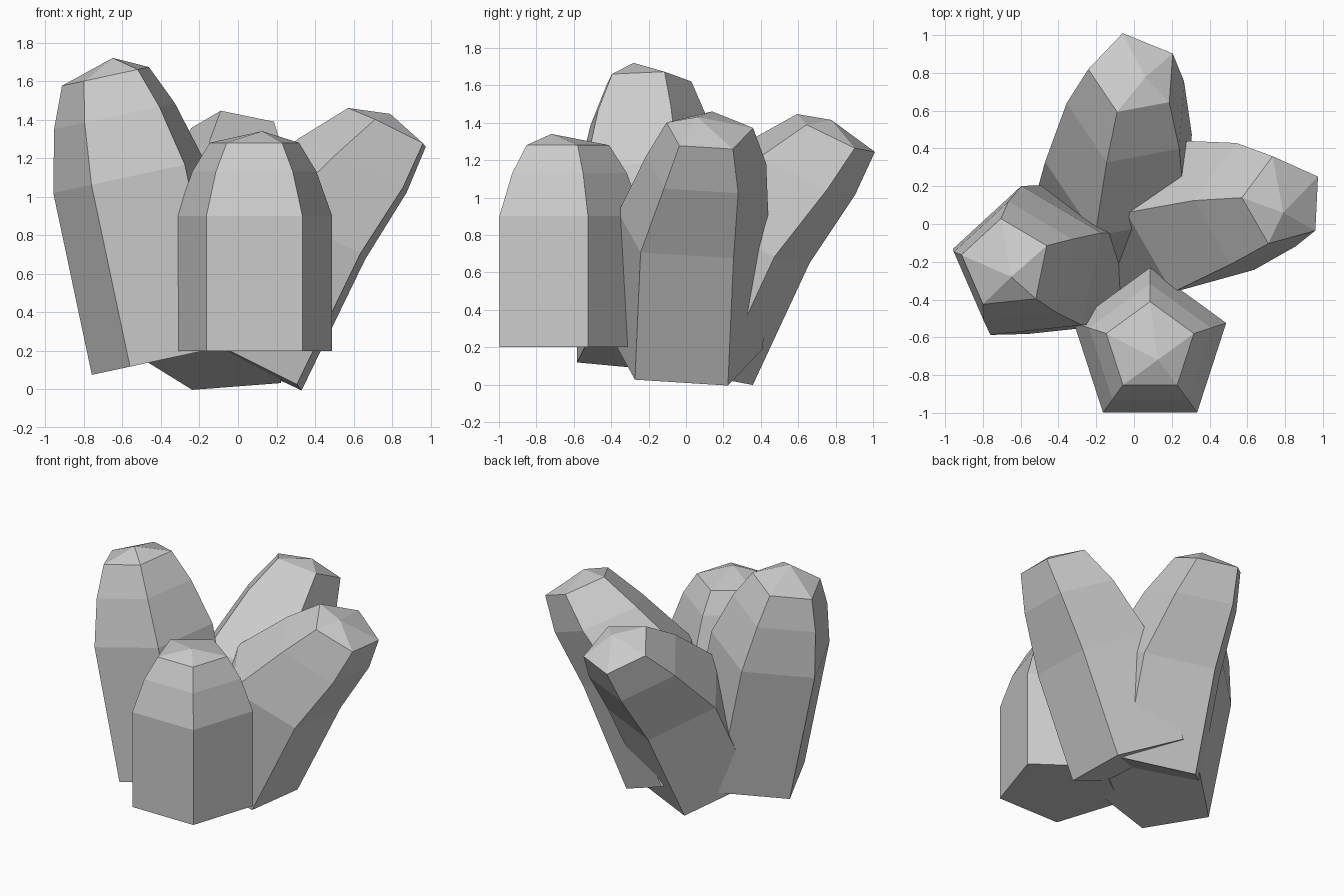
import bpy
import bmesh
from math import cos, sin, radians
from mathutils import Vector

default = bpy.data.objects.get("Cube")
if default:
    bpy.data.objects.remove(default, do_unlink=True)

# Single stone colour
stone = bpy.data.materials.new("pale_grey_stone")
stone.use_nodes = True
colour = (0.6, 0.6, 0.6, 1.0)
stone.diffuse_color = colour
stone.node_tree.nodes["Principled BSDF"].inputs["Base Color"].default_value = colour

RADII = (0.424, 0.424, 0.339, 0.244)   # base, shoulder, mid taper, crown
ANGLES = [radians(a) for a in (-126, -54, 18, 90, 162)]


def crystal(name, axis, side, centres, apex):
    """Five-sided crystal: rings square to the axis, closed by an off-centre tip."""
    z = Vector(axis).normalized()
    x = Vector(side)
    x = (x - z * x.dot(z)).normalized()
    y = z.cross(x)
    bm = bmesh.new()
    rings = []
    for c, r in zip(centres, RADII):
        rings.append([bm.verts.new(Vector(c) + x * r * cos(a) + y * r * sin(a))
                      for a in ANGLES])
    tip = bm.verts.new(apex)
    bm.faces.new(rings[0][::-1])
    for low, high in zip(rings, rings[1:]):
        for i in range(5):
            j = (i + 1) % 5
            bm.faces.new((low[i], low[j], high[j], high[i]))
    for i in range(5):
        bm.faces.new((rings[-1][i], rings[-1][(i + 1) % 5], tip))
    bmesh.ops.recalc_face_normals(bm, faces=bm.faces)
    mesh = bpy.data.meshes.new(name)
    bm.to_mesh(mesh)
    bm.free()
    mesh.materials.append(stone)
    obj = bpy.data.objects.new(name, mesh)
    bpy.context.collection.objects.link(obj)
    return obj


# Short upright crystal
crystal("front_crystal", (0, 0, 1), (1, 0, 0),
        [(0.085, -0.655, h) for h in (0.2, 0.9, 1.13, 1.28)],
        (0.125, -0.72, 1.34))

# Tall crystal leaning to the right-hand side
crystal("right_tall_crystal", (-0.21, 0, 0.977), (0.28, 0.03, 0.06),
        [(-0.353, -0.215, 0.163), (-0.553, -0.22, 1.107),
         (-0.63, -0.218, 1.42), (-0.68, -0.214, 1.626)],
        (-0.65, -0.28, 1.72))

# Crystal leaning to the left-hand side
crystal("left_crystal", (0.44, 0.035, 0.9), (0.13, -0.23, -0.06),
        [(0.01, 0, 0.16), (0.34, 0.03, 0.84),
         (0.62, 0.1, 1.155), (0.79, 0.122, 1.354)],
        (0.79, 0.06, 1.43))

# Crystal leaning backwards
crystal("back_crystal", (0.106, 0.43, 0.9), (0.26, 0.05, -0.05),
        [(-0.133, -0.018, 0.165), (-0.05, 0.285, 0.816),
         (-0.02, 0.605, 1.15), (0, 0.794, 1.34)],
        (0.06, 0.777, 1.415))
